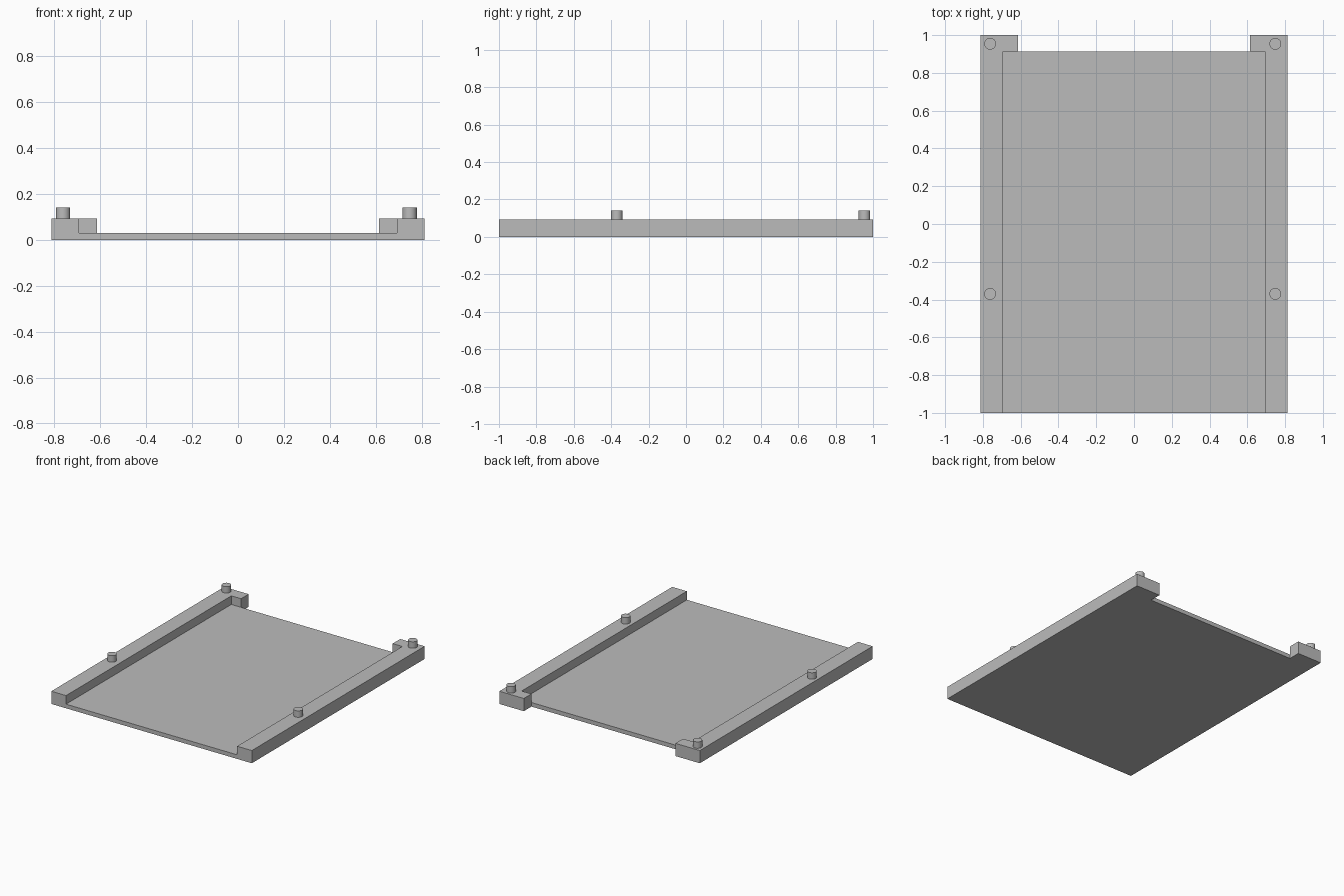
import bpy, bmesh, math

cube = bpy.data.objects.get("Cube")
if cube:
    bpy.data.objects.remove(cube, do_unlink=True)

OUTER, RAIL, TAB = 0.812, 0.693, 0.614      # half widths
FRONT, NOTCH, BACK = -1.0, 0.912, 1.0       # depth stations
FLOOR, TOP, PEG_TOP, PEG_R = 0.03, 0.093, 0.14, 0.031

grey = bpy.data.materials.new("plain grey")
grey.use_nodes = True
colour = (0.5, 0.5, 0.5, 1)
grey.diffuse_color = colour
grey.node_tree.nodes["Principled BSDF"].inputs["Base Color"].default_value = colour


def raise_faces(bm, faces, height):
    """Extrude faces straight up and drop any covered originals inside."""
    out = bmesh.ops.extrude_face_region(bm, geom=faces)["geom"]
    verts = [v for v in out if isinstance(v, bmesh.types.BMVert)]
    bmesh.ops.translate(bm, verts=verts, vec=(0, 0, height))


# Tray: floor with a raised L-shaped rail on each side, one solid
bm = bmesh.new()
rail = [(OUTER, FRONT), (OUTER, BACK), (TAB, BACK), (TAB, NOTCH), (RAIL, NOTCH), (RAIL, FRONT)]
inner = [(RAIL, FRONT), (RAIL, NOTCH), (TAB, NOTCH)]
outlines = [rail, [(-x, y) for x, y in rail],
            inner + [(-x, y) for x, y in reversed(inner)]]
for outline in outlines:
    bm.faces.new([bm.verts.new((x, y, 0)) for x, y in outline])
bmesh.ops.remove_doubles(bm, verts=bm.verts[:], dist=0.0001)
raise_faces(bm, bm.faces[:], FLOOR)

rail_tops = [f for f in bm.faces
             if all(v.co.z > FLOOR / 2 for v in f.verts)
             and abs(f.calc_center_median().x) > TAB / 2]
raise_faces(bm, rail_tops, TOP - FLOOR)
covered = [f for f in bm.faces
           if all(abs(v.co.z - FLOOR) < 0.001 for v in f.verts)
           and abs(f.calc_center_median().x) > TAB / 2]
if covered:
    bmesh.ops.delete(bm, geom=covered, context='FACES_ONLY')
bmesh.ops.recalc_face_normals(bm, faces=bm.faces[:])
bmesh.ops.dissolve_limit(bm, angle_limit=0.01, verts=bm.verts[:], edges=bm.edges[:])
mesh = bpy.data.meshes.new("tray")
bm.to_mesh(mesh)
bm.free()
mesh.materials.append(grey)
bpy.context.collection.objects.link(bpy.data.objects.new("tray", mesh))

# Locating pegs on the rails
base = TOP - 0.005
for side, x in (("right", -0.762), ("left", 0.748)):
    for place, y in (("front", -0.37), ("back", 0.954)):
        bpy.ops.mesh.primitive_cylinder_add(vertices=32, radius=PEG_R, depth=PEG_TOP - base,
                                            location=(x, y, (PEG_TOP + base) / 2))
        peg = bpy.context.object
        peg.name = f"peg_{place}_{side}"
        peg.data.materials.append(grey)
        bpy.ops.object.shade_smooth_by_angle(angle=math.radians(30))
